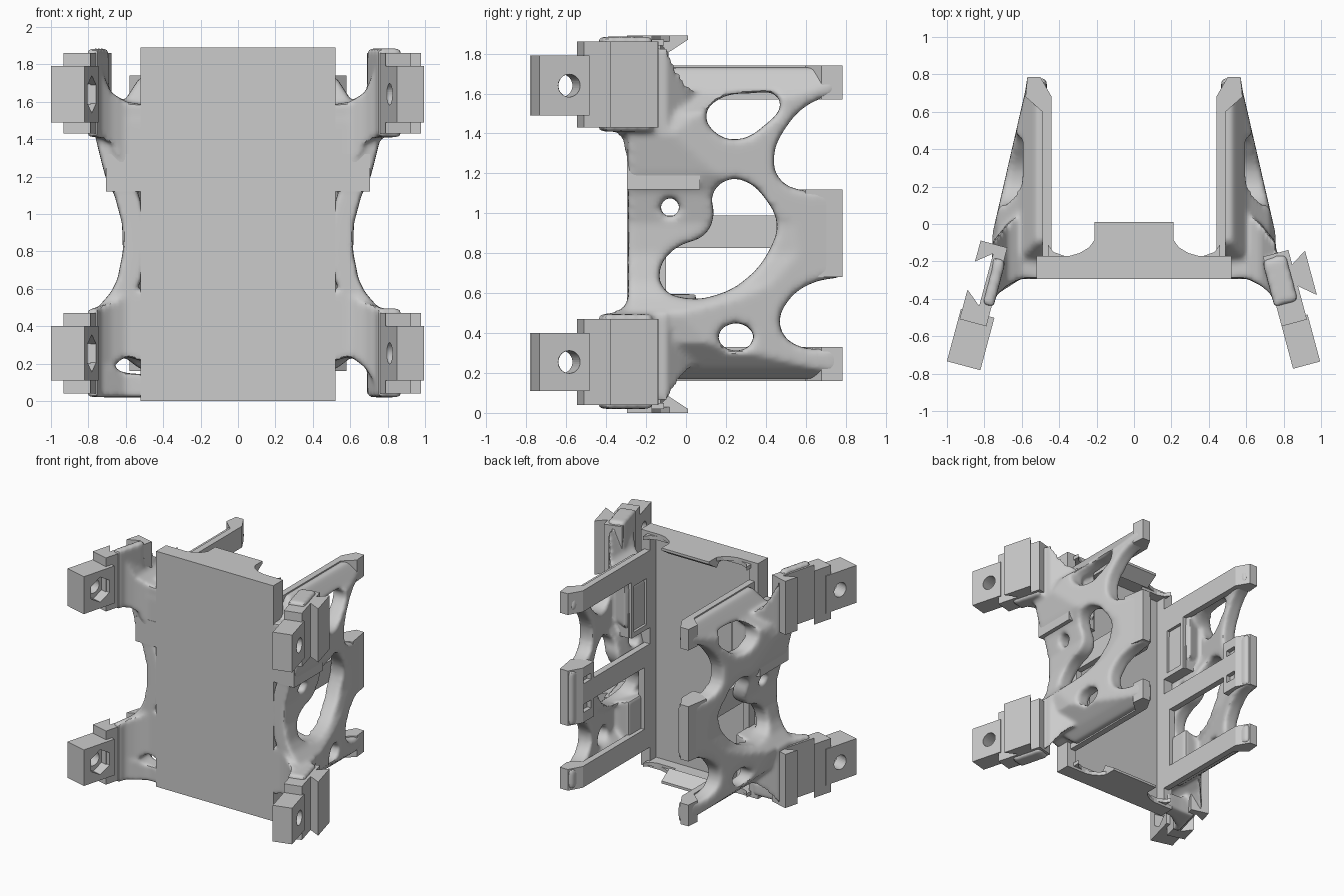
import bpy, bmesh, math
from mathutils import Vector

if "Cube" in bpy.data.objects:
    bpy.data.objects.remove(bpy.data.objects["Cube"])

SC = bpy.context.scene.collection
A = math.radians(15)
U, V = Vector((math.cos(A), math.sin(A), 0)), Vector((math.sin(A), -math.cos(A), 0))
O = Vector((.69, -.175, 0))                      # mount frame origin (right side)


def add(name, me):
    ob = bpy.data.objects.new(name, me)
    SC.objects.link(ob)
    return ob


def prism(name, pts, lo, hi, fn):
    """Extrude a 2D profile; fn maps (a, b, height) to 3D."""
    bm = bmesh.new()
    r = [[bm.verts.new(fn(a, b, h)) for a, b in pts] for h in (lo, hi)]
    n = len(pts)
    bm.faces.new(r[0])
    bm.faces.new(r[1])
    for i in range(n):
        j = (i + 1) % n
        bm.faces.new((r[0][i], r[0][j], r[1][j], r[1][i]))
    bmesh.ops.recalc_face_normals(bm, faces=bm.faces)
    me = bpy.data.meshes.new(name)
    bm.to_mesh(me)
    bm.free()
    return add(name, me)


def box(name, x0, x1, y0, y1, z0, z1):
    return prism(name, [(x0, y0), (x1, y0), (x1, y1), (x0, y1)], z0, z1, lambda a, b, h: (a, b, h))


def bake(ob):
    """Apply the modifiers of an object."""
    dg = bpy.context.evaluated_depsgraph_get()
    me = bpy.data.meshes.new_from_object(ob.evaluated_get(dg))
    ob.modifiers.clear()
    ob.data = me


def cut(ob, cutter):
    m = ob.modifiers.new('cut', 'BOOLEAN')
    m.operation, m.solver, m.object = 'DIFFERENCE', 'EXACT', cutter
    bpy.context.view_layer.update()
    bake(ob)
    bpy.data.objects.remove(cutter)


def remesh(ob, size, smooth):
    m = ob.modifiers.new('remesh', 'REMESH')
    m.mode, m.voxel_size = 'VOXEL', size
    m = ob.modifiers.new('smooth', 'SMOOTH')
    m.factor, m.iterations = .5, smooth
    bpy.context.view_layer.update()
    bake(ob)


def loft(secs):
    """Box sections (x, y0, y1, z0, z1) joined along x."""
    bm = bmesh.new()
    rings = [[bm.verts.new((x, y, z)) for y, z in ((y0, z0), (y1, z0), (y1, z1), (y0, z1))]
             for x, y0, y1, z0, z1 in secs]
    for p, q in zip(rings, rings[1:]):
        for i in range(4):
            j = (i + 1) % 4
            bm.faces.new((p[i], p[j], q[j], q[i]))
    bm.faces.new(rings[0])
    bm.faces.new(rings[-1])
    bmesh.ops.recalc_face_normals(bm, faces=bm.faces)
    me = bpy.data.meshes.new('loft')
    bm.to_mesh(me)
    bm.free()
    return add('loft', me)


def join(name, obs):
    bm = bmesh.new()
    for o in obs:
        bm.from_mesh(o.data)
        bpy.data.objects.remove(o)
    me = bpy.data.meshes.new(name)
    bm.to_mesh(me)
    bm.free()
    return add(name, me)


# Side web outline and holes in (y, z)
OUTER = [(-.29, 1.45), (-.1, 1.73), (.74, 1.73), (.77, 1.6), (.62, 1.55), (.5, 1.43), (.44, 1.28),
         (.47, 1.17), (.56, 1.12), (.78, 1.12), (.78, .68), (.63, .65), (.51, .56), (.47, .44),
         (.54, .345), (.78, .325), (.78, .17), (-.1, .17), (-.29, .4)]
SHARP = {0, 1, 2, 3, 9, 10, 15, 16, 17, 18}
HOLES = [[(.1, 1.5), (.14, 1.41), (.25, 1.37), (.38, 1.43), (.47, 1.57), (.3, 1.6), (.18, 1.58)],
         [(.13, 1.09), (.2, 1.165), (.3, 1.16), (.4, 1.07), (.455, .95), (.42, .82), (.3, .67), (.15, .59),
          (0, .575), (-.11, .62), (-.13, .72), (-.06, .82), (.1, .9), (.14, 1)],
         [(.16, .38), (.25, .45), (.34, .38), (.25, .31)],
         [(-.13, 1.03), (-.08, 1.08), (-.03, 1.03), (-.08, .98)]]
# Largest half width of the web at each height
WIDTH = [(.16, .51), (.23, .6), (.35, .72), (.5, .75), (.58, .68), (.65, .645), (.8, .615), (.95, .62),
         (1.1, .66), (1.2, .71), (1.4, .76), (1.5, .73), (1.6, .61), (1.74, .52)]


def width(z):
    z = min(max(z, WIDTH[0][0]), WIDTH[-1][0])
    for (a, p), (b, q) in zip(WIDTH, WIDTH[1:]):
        if z <= b:
            return p + (q - p) * (z - a) / (b - a)
    return WIDTH[-1][1]


def web():
    cu = bpy.data.curves.new('web', 'CURVE')
    cu.dimensions, cu.fill_mode, cu.extrude, cu.resolution_u = '2D', 'BOTH', .08, 6
    for k, pts in enumerate([OUTER] + HOLES):
        sp = cu.splines.new('BEZIER')
        sp.bezier_points.add(len(pts) - 1)
        sp.use_cyclic_u = True
        for i, (bp, p) in enumerate(zip(sp.bezier_points, pts)):
            bp.co = (*p, 0)
            t = 'VECTOR' if k == 0 and i in SHARP else 'AUTO'
            bp.handle_left_type = bp.handle_right_type = t
    tmp = add('tmp', cu)
    bpy.context.view_layer.update()
    me = bpy.data.meshes.new_from_object(tmp.evaluated_get(bpy.context.evaluated_depsgraph_get()))
    bpy.data.objects.remove(tmp)
    bm = bmesh.new()
    bm.from_mesh(me)
    bmesh.ops.remove_doubles(bm, verts=bm.verts, dist=1e-4)
    bmesh.ops.recalc_face_normals(bm, faces=bm.faces)
    bm.to_mesh(me)
    bm.free()
    ob = add('web', me)
    remesh(ob, .018, 3)
    for v in ob.data.vertices:                   # bend the slab onto the sloping outer skin
        y, z, c = v.co
        out = min(.745 - .23 * y, width(z))
        inn = max(.465, out - .13)
        if inn > out - .05:
            inn = out - .05
        v.co = (inn + (out - inn) * (c + .08) / .16, y, z)
    return ob


def rot(s):
    return lambda a, b, h: ((O + U * a + V * b).x * s, (O + U * a + V * b).y, h)


for s, side in ((1, 'right'), (-1, 'left')):
    mir = lambda a, b, h, s=s: (a * s, b, h)
    pad = .12 if s > 0 else .05
    padpts = [(-.01, .02), (pad, .02), (pad, .275), (-.01, .275)]
    # Organic side web with arms to the mounts
    parts = [web(),
             loft([(.47, -.29, .05, .2, .6), (.6, -.29, .05, .24, .57), (.68, -.33, -.02, .18, .53),
                   (.76, -.4, -.1, .05, .5)]),
             loft([(.47, -.29, .1, 1.2, 1.58), (.6, -.29, .07, 1.25, 1.6), (.68, -.33, 0, 1.38, 1.65),
                   (.76, -.4, -.1, 1.42, 1.85)]),
             box('core', .46, .7, -.293, .065, 1.14, 1.5),
             prism('pad', padpts, .02, .495, rot(1)), prism('pad', padpts, 1.41, 1.885, rot(1))]
    if s < 0:                                    # extra lower strand on the left only
        parts.append(loft([(.47, -.29, -.16, .02, .14), (.6, -.29, -.17, .02, .15), (.74, -.38, -.17, .02, .2)]))
    ob = join(side + '_web', parts)
    remesh(ob, .016, 5)
    if s < 0:
        for v in ob.data.vertices:
            v.co.x *= -1
        ob.data.flip_normals()
    ob.data.shade_smooth()
    ob.data.set_sharp_from_angle(angle=math.radians(40))

    # Flat ledge under the upper mount
    prism(side + '_ledge', [(.46, -.295), (.705, -.295), (.705, .07), (.46, .07)], 1.12, 1.32, mir)

    # Inner rails with slanted tips
    rail = [(.44, -.27), (.49, -.27), (.49, .6), (.58, .68), (.57, .785), (.5, .785), (.44, .68)]
    for z0, z1 in ((.16, .33), (.825, .99), (1.57, 1.74)):
        prism(side + '_rail', rail, z0, z1, mir)
    block = prism(side + '_clip_block', [(.44, .54), (.5, .54), (.6, .6), (.57, .785), (.5, .785), (.44, .68)],
                  .68, 1.12, mir)
    cut(block, prism('cutter', [(.4, .575), (.475, .575), (.475, .67), (.4, .67)], .76, 1.04, mir))

    # Inner wall panels, the upper one with a recess
    wall = prism(side + '_upper_panel', [(.44, -.27), (.49, -.27), (.49, .06), (.44, .06)], 1.12, 1.57, mir)
    cut(wall, prism('cutter', [(.4, -.13), (.465, -.13), (.465, .03), (.4, .03)], 1.16, 1.53, mir))
    prism(side + '_lower_panel', [(.44, -.27), (.49, -.27), (.49, -.1), (.44, -.1)], .33, .825, mir)

    # Dovetail mounts with bolt holes
    if s > 0:
        prof = [(0, 0), (.14, 0), (.14, .08), (.225, .026), (.225, .272), (.14, .2), (.14, .385), (0, .385)]
        u0, u1, v0 = 0, .15, .36
    else:
        prof = [(0, -.05), (.148, -.05), (.148, .066), (.065, 0), (.065, .29), (.148, .221), (.148, .385), (0, .385)]
        u0, u1, v0 = -.03, .155, .33
    for b0, b1, l0, l1 in ((.04, .47, .11, .4), (1.43, 1.86, 1.49, 1.79)):
        prism(side + '_dovetail', prof, b0, b1, rot(s))
        leg = prism(side + '_hinge_lug', [(u0, v0), (u1, v0), (u1, .62), (u0, .62)], l0, l1, rot(s))
        zc = (l0 + l1) / 2

        def ring(r, n):
            return [(.465 + r * math.sin(2 * math.pi * i / n), zc + r * math.cos(2 * math.pi * i / n)) for i in range(n)]

        across = lambda v, z, u, s=s: rot(s)(u, v, z)
        cut(leg, prism('cutter', ring(.057, 32), -.1, .3, across))
        if s < 0:
            cut(leg, prism('cutter', ring(.1, 6), -.1, .05, across))

# Back tray with pocket
tray = box('tray', -.52, .52, -.295, -.17, 0, 1.89)
cut(tray, box('cutter', -.44, .44, -.25, 0, .05, 1.84))

# Retaining lips on the top and bottom edges, with small rim fillets
for z, d, name in ((1.89, -1, 'top_lip'), (0, 1, 'bottom_lip')):
    prism(name, [(-.2, 0), (.01, 0), (.01, .02), (-.09, .085), (-.12, .05), (-.2, .05)], -.21, .21,
          lambda a, b, h, z=z, d=d: (h, a, z + d * b))
    for s in (-1, 1):
        prism(name + '_fillet', [(.2, -.175), (.36, -.175), (.29, -.155), (.24, -.125), (.2, -.07)], 0, .03,
              lambda a, b, h, z=z, d=d, s=s: (a * s, b, z + d * h))
        prism(name + '_corner', [(.36, -.175), (.46, -.175), (.46, -.11), (.43, -.15)], .02, .05,
              lambda a, b, h, z=z, d=d, s=s: (a * s, b, z + d * h))
